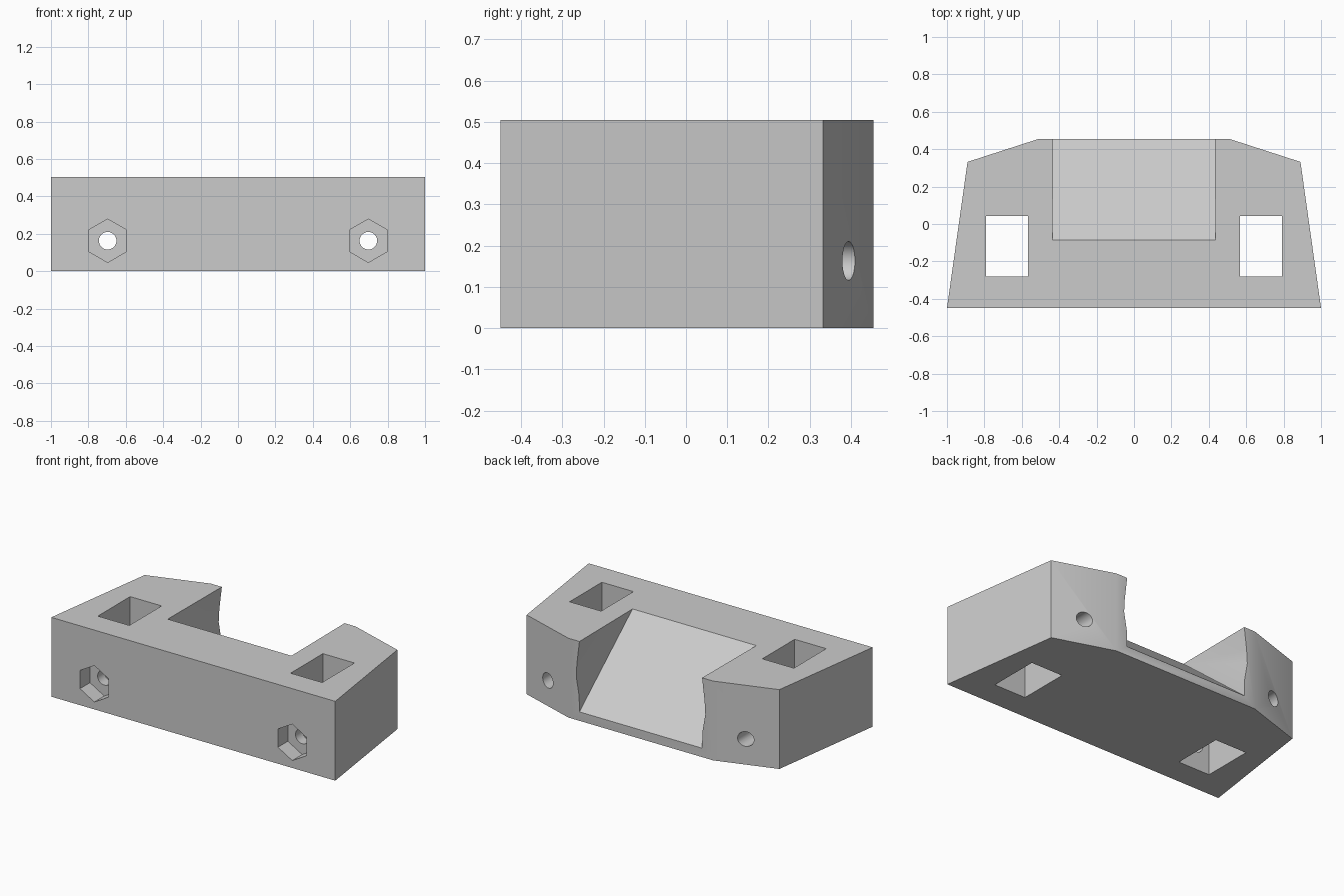
import bpy, bmesh, math
from mathutils import Matrix, Vector

default = bpy.data.objects.get("Cube")
if default:
    bpy.data.objects.remove(default, do_unlink=True)

# Material
grey = bpy.data.materials.new("plain grey")
grey.use_nodes = True
colour = (0.6, 0.6, 0.6, 1)
grey.diffuse_color = colour
grey.node_tree.nodes["Principled BSDF"].inputs["Base Color"].default_value = colour

HEIGHT = 0.505


def make_object(name, bm):
    bmesh.ops.recalc_face_normals(bm, faces=bm.faces)
    mesh = bpy.data.meshes.new(name)
    bm.to_mesh(mesh)
    bm.free()
    mesh.materials.append(grey)
    obj = bpy.data.objects.new(name, mesh)
    bpy.context.collection.objects.link(obj)
    return obj


def box(name, low, high):
    bm = bmesh.new()
    low, high = Vector(low), Vector(high)
    bmesh.ops.create_cube(bm, size=1, matrix=Matrix.Translation((low + high) / 2)
                          @ Matrix.Diagonal((*(high - low), 1)))
    return make_object(name, bm)


def rod(name, sides, radius, x, z, y0, y1):
    """Prism along y, with a corner pointing up."""
    bm = bmesh.new()
    bmesh.ops.create_cone(bm, cap_ends=True, segments=sides, radius1=radius,
                          radius2=radius, depth=y1 - y0,
                          matrix=Matrix.Translation((x, (y0 + y1) / 2, z))
                          @ Matrix.Rotation(math.pi / 2, 4, "X"))
    return make_object(name, bm)


# Tapered block
half = [(1, -0.45), (0.89, 0.332), (0.51, 0.455)]
outline = half + [(-x, y) for x, y in reversed(half)]
bm = bmesh.new()
base = bm.faces.new([bm.verts.new((x, y, 0)) for x, y in outline])
top = bmesh.ops.extrude_face_region(bm, geom=[base])["geom"]
bmesh.ops.translate(bm, vec=(0, 0, HEIGHT),
                    verts=[v for v in top if isinstance(v, bmesh.types.BMVert)])
body = make_object("mounting_block", bm)

# Sloped recess cutter, its walls bulging slightly at the back: (half width, y, z)
profile = [(0.436, -0.085, HEIGHT), (0.432, 0.467, 0.047), (0.434, 0.467, 0.15),
           (0.455, 0.467, 0.27), (0.45, 0.467, 0.36), (0.432, 0.467, HEIGHT),
           (0.432, 0.467, 0.6), (0.436, -0.085, 0.6)]
bm = bmesh.new()
sides = [[bm.verts.new((s * w, y, z)) for w, y, z in profile] for s in (-1, 1)]
count = len(profile)
for side in sides:
    for i in range(1, count - 1):
        bm.faces.new((side[0], side[i], side[i + 1]))
for i in range(count):
    j = (i + 1) % count
    bm.faces.new((sides[0][i], sides[0][j], sides[1][j], sides[1][i]))
cutters = [make_object("recess_cutter", bm)]

# Slots, hexagonal nut pockets and bolt holes on both sides
for s, side in ((-1, "right"), (1, "left")):
    x0, x1 = sorted((s * 0.568, s * 0.79))
    cutters += [
        box(side + "_slot_cutter", (x0, -0.282, -0.1), (x1, 0.043, 0.7)),
        rod(side + "_nut_cutter", 6, 0.116, s * 0.697, 0.163, -0.6, -0.35),
        rod(side + "_bolt_cutter", 32, 0.047, s * 0.697, 0.163, -0.7, 0.7),
    ]

bpy.ops.object.select_all(action="DESELECT")
body.select_set(True)
bpy.context.view_layer.objects.active = body
for cutter in cutters:
    mod = body.modifiers.new(cutter.name, "BOOLEAN")
    mod.operation = "DIFFERENCE"
    mod.solver = "EXACT"
    mod.object = cutter
    bpy.ops.object.modifier_apply(modifier=mod.name)
    bpy.data.objects.remove(cutter, do_unlink=True)

bpy.ops.object.shade_smooth_by_angle(angle=math.radians(30))
